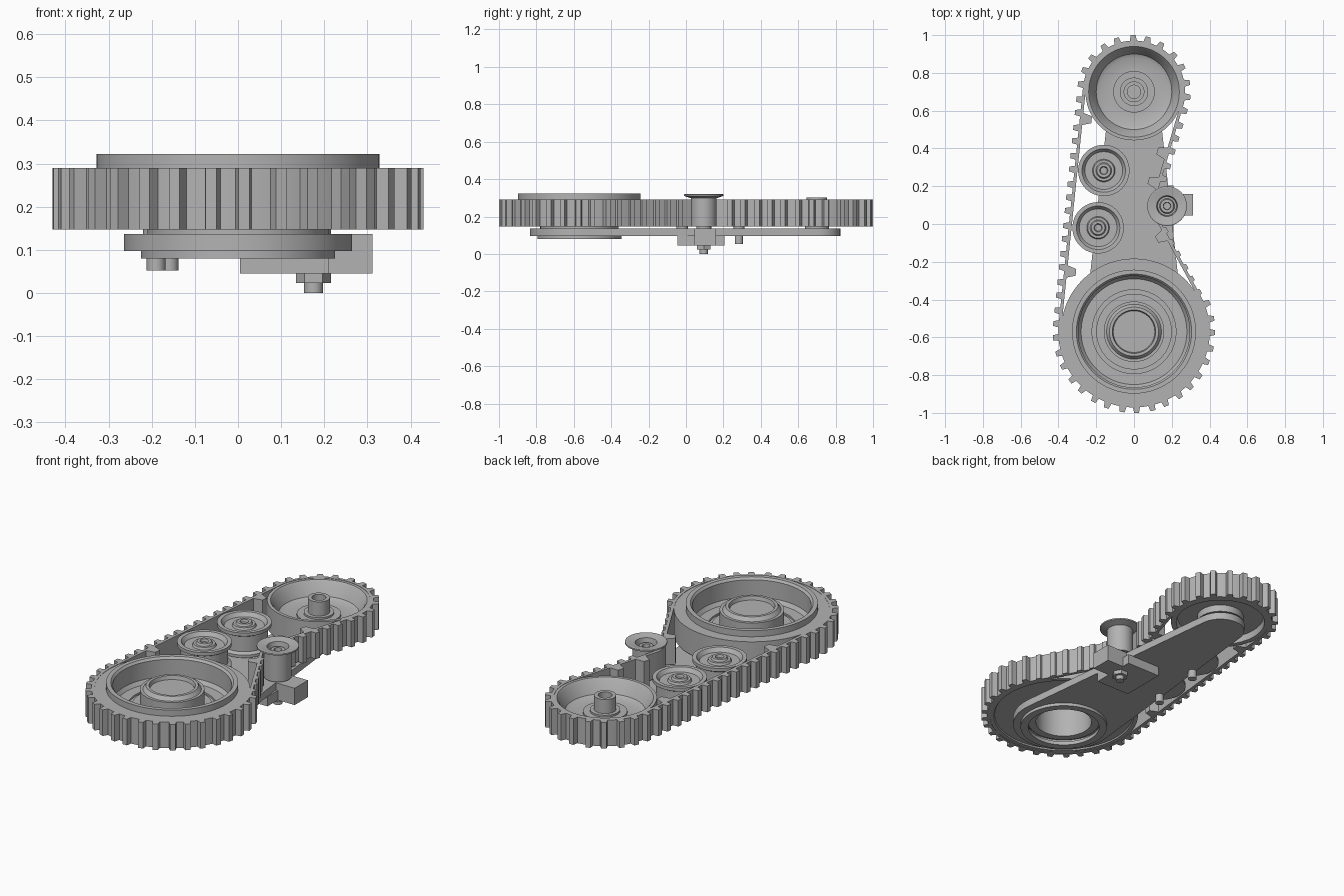
import bpy, bmesh, math
from mathutils import Vector

if "Cube" in bpy.data.objects:
    bpy.data.objects.remove(bpy.data.objects["Cube"])

grey = bpy.data.materials.new("plain_grey")
grey.use_nodes = True
grey.diffuse_color = (0.45, 0.45, 0.45, 1)
grey.node_tree.nodes["Principled BSDF"].inputs["Base Color"].default_value = (0.45, 0.45, 0.45, 1)

BIG, SMALL, TENS = Vector((0, -0.57)), Vector((0, 0.7)), Vector((0.175, 0.095))
BELT_Z = (0.147, 0.29)


def finish(name, bm, smooth=True):
    bmesh.ops.remove_doubles(bm, verts=bm.verts, dist=1e-5)
    bmesh.ops.recalc_face_normals(bm, faces=bm.faces)
    mesh = bpy.data.meshes.new(name)
    bm.to_mesh(mesh)
    bm.free()
    mesh.materials.append(grey)
    obj = bpy.data.objects.new(name, mesh)
    bpy.context.collection.objects.link(obj)
    if smooth:
        bpy.ops.object.select_all(action="DESELECT")
        obj.select_set(True)
        bpy.context.view_layer.objects.active = obj
        bpy.ops.object.shade_smooth_by_angle(angle=math.radians(30))
    return obj


def lathe(name, centre, profile, sides=72, closed=False):
    """Spin (radius, height) points about a vertical axis."""
    bm = bmesh.new()
    rings = [[bm.verts.new((centre[0] + r * math.cos(a), centre[1] + r * math.sin(a), z))
              for a in (math.tau * i / sides for i in range(sides))] for r, z in profile]
    pairs = list(zip(rings, rings[1:])) + ([(rings[-1], rings[0])] if closed else [])
    for low, high in pairs:
        for i in range(sides):
            j = (i + 1) % sides
            bm.faces.new((low[i], low[j], high[j], high[i]))
    bmesh.ops.dissolve_degenerate(bm, dist=1e-6, edges=bm.edges)
    return finish(name, bm)


def ring_prism(bm, outer, inner, z0, z1):
    """Closed band between two matching outlines."""
    loops = [[bm.verts.new((p[0], p[1], z)) for p in line]
             for line, z in ((outer, z0), (outer, z1), (inner, z1), (inner, z0))]
    n = len(outer)
    for k in range(4):
        a, b = loops[k], loops[(k + 1) % 4]
        for i in range(n):
            j = (i + 1) % n
            bm.faces.new((a[i], a[j], b[j], b[i]))


def prism(bm, outline, z0, z1):
    low = [bm.verts.new((p[0], p[1], z0)) for p in outline]
    high = [bm.verts.new((p[0], p[1], z1)) for p in outline]
    bm.faces.new(low)
    bm.faces.new(high)
    for i in range(len(low)):
        j = (i + 1) % len(low)
        bm.faces.new((low[i], low[j], high[j], high[i]))


def block(name, x0, x1, y0, y1, z0, z1):
    bm = bmesh.new()
    prism(bm, [(x0, y0), (x1, y0), (x1, y1), (x0, y1)], z0, z1)
    return finish(name, bm, False)


def unit(a):
    return Vector((math.cos(a), math.sin(a)))


def loop_path(circles, step=0.01):
    """Path wrapping round circles; a negative radius bends the other way.
    Gives (point, outward normal, circle index or -1 on a straight run)."""
    n = len(circles)
    angles = []
    for i in range(n):
        (c1, r1), (c2, r2) = circles[i], circles[(i + 1) % n]
        d = c2 - c1
        angles.append(math.atan2(d.y, d.x) - math.acos((r1 - r2) / d.length))
    path = []
    for i, (c, r) in enumerate(circles):
        a0, a1 = angles[i - 1], angles[i]
        sweep = (a1 - a0) % math.tau if r > 0 else -((a0 - a1) % math.tau)
        count = max(2, int(abs(sweep * r) / step))
        for k in range(count):
            a = a0 + sweep * k / count
            path.append((c + unit(a) * r, unit(a), i))
        c2, r2 = circles[(i + 1) % n]
        p, q = c + unit(a1) * r, c2 + unit(a1) * r2
        count = int((q - p).length / step)
        path += [(p.lerp(q, k / count), unit(a1), -1) for k in range(count)]
    return path


# Toothed belt
path = loop_path([(BIG, 0.393), (TENS, -0.078), (SMALL, 0.263)])
bm = bmesh.new()
ring_prism(bm, [p + n * 0.008 for p, n, c in path], [p - n * 0.008 for p, n, c in path], *BELT_Z)


def tooth(p, n, depth, base, tip):
    t = Vector((-n.y, n.x))
    prism(bm, [p - t * base, p + t * base, p + n * depth + t * tip, p + n * depth - t * tip], *BELT_Z)


lengths = [0]
for a, b in zip(path, path[1:] + path[:1]):
    lengths.append(lengths[-1] + (b[0] - a[0]).length)
count = round(lengths[-1] / 0.075)
for k in range(count):
    s = lengths[-1] * k / count
    p, n, c = path[min(range(len(path)), key=lambda i: abs(lengths[i] - s))]
    if c == 1 or (p - TENS).length < 0.13:
        continue
    lower_run = c == -1 and p.x > 0 and p.y < TENS.y
    tooth(p, n, 0.02 if lower_run else 0.037, 0.02, 0.013)
# Large teeth on the inner side of the straight runs
for spot in ((-0.27, 0.56), (-0.35, -0.25), (0.18, 0.37), (0.13, 0.22), (0.13, -0.08)):
    p, n, c = min(path, key=lambda e: (e[0] - Vector(spot)).length)
    tooth(p, -n, 0.055, 0.035, 0.018)
finish("toothed_belt", bm)

# Large pulley with raised rim, recess, hub and hollow underside
lathe("large_pulley", BIG, [
    (0, 0.285), (0.11, 0.285), (0.115, 0.305), (0.13, 0.305), (0.145, 0.285), (0.16, 0.285),
    (0.16, 0.2), (0.2, 0.2), (0.2, 0.185), (0.222, 0.185), (0.222, 0.195), (0.28, 0.195),
    (0.295, 0.215), (0.295, 0.31), (0.305, 0.322), (0.328, 0.322), (0.328, 0.288), (0.387, 0.288),
    (0.387, 0.149), (0.365, 0.149), (0.36, 0.156), (0.21, 0.156), (0.21, 0.12), (0.195, 0.12),
    (0.185, 0.11), (0.145, 0.11), (0.145, 0.27), (0, 0.27)])
lathe("bearing_ring", BIG, [(0.225, 0.08), (0.225, 0.1), (0.185, 0.1), (0.185, 0.08)], closed=True)

# Small pulley, dished on both sides, with a hollow post
lathe("small_pulley", SMALL, [
    (0, 0.24), (0.035, 0.24), (0.035, 0.302), (0.055, 0.302), (0.055, 0.225), (0.075, 0.225),
    (0.075, 0.215), (0.11, 0.215), (0.11, 0.205), (0.18, 0.205), (0.2, 0.215), (0.23, 0.275),
    (0.24, 0.288), (0.257, 0.288), (0.257, 0.149), (0.23, 0.149), (0.225, 0.185), (0.12, 0.185),
    (0.12, 0.147), (0.065, 0.147), (0.065, 0.13), (0, 0.13)])

# Idler rollers with axle bolts under the plate
for name, centre in (("rear_idler", (-0.16, 0.283)), ("front_idler", (-0.19, -0.02))):
    lathe(name, centre, [
        (0, 0.275), (0.018, 0.275), (0.022, 0.288), (0.036, 0.288), (0.042, 0.277), (0.055, 0.277),
        (0.06, 0.265), (0.1, 0.265), (0.115, 0.286), (0.136, 0.286), (0.136, 0.268), (0.118, 0.258),
        (0.118, 0.175), (0.136, 0.165), (0.136, 0.15), (0.03, 0.15), (0.03, 0.13), (0, 0.13)], 48)
    lathe(name + "_bolt", centre, [(0, 0.052), (0.022, 0.052), (0.022, 0.1), (0, 0.1)], 24)

# Tensioner spool, axle nut and bolt
lathe("tensioner_spool", TENS, [
    (0, 0.27), (0.018, 0.27), (0.02, 0.295), (0.035, 0.295), (0.04, 0.28), (0.05, 0.28),
    (0.055, 0.312), (0.1, 0.32), (0.105, 0.318), (0.105, 0.31), (0.068, 0.298), (0.068, 0.147),
    (0.04, 0.147), (0.04, 0.12), (0, 0.12)], 48)
lathe("tensioner_nut", TENS, [(0, 0.023), (0.041, 0.023), (0.041, 0.05), (0, 0.05)], 6)
lathe("tensioner_bolt", TENS, [(0, 0), (0.022, 0), (0.022, 0.03), (0, 0.03)], 24)

# Tapered back plate with round ends and a bearing hole
outer, inner = [], []
for p, n, c in loop_path([(BIG, 0.264), (SMALL, 0.125)], 0.02):
    outer.append(p)
    inner.append(BIG + n * 0.205)
bm = bmesh.new()
ring_prism(bm, outer, inner, 0.097, 0.137)
finish("back_plate", bm)

# Tensioner bracket
block("tensioner_base", 0.005, 0.21, -0.045, 0.205, 0.045, 0.098)
block("tensioner_arm", 0.12, 0.312, 0.045, 0.16, 0.045, 0.137)
